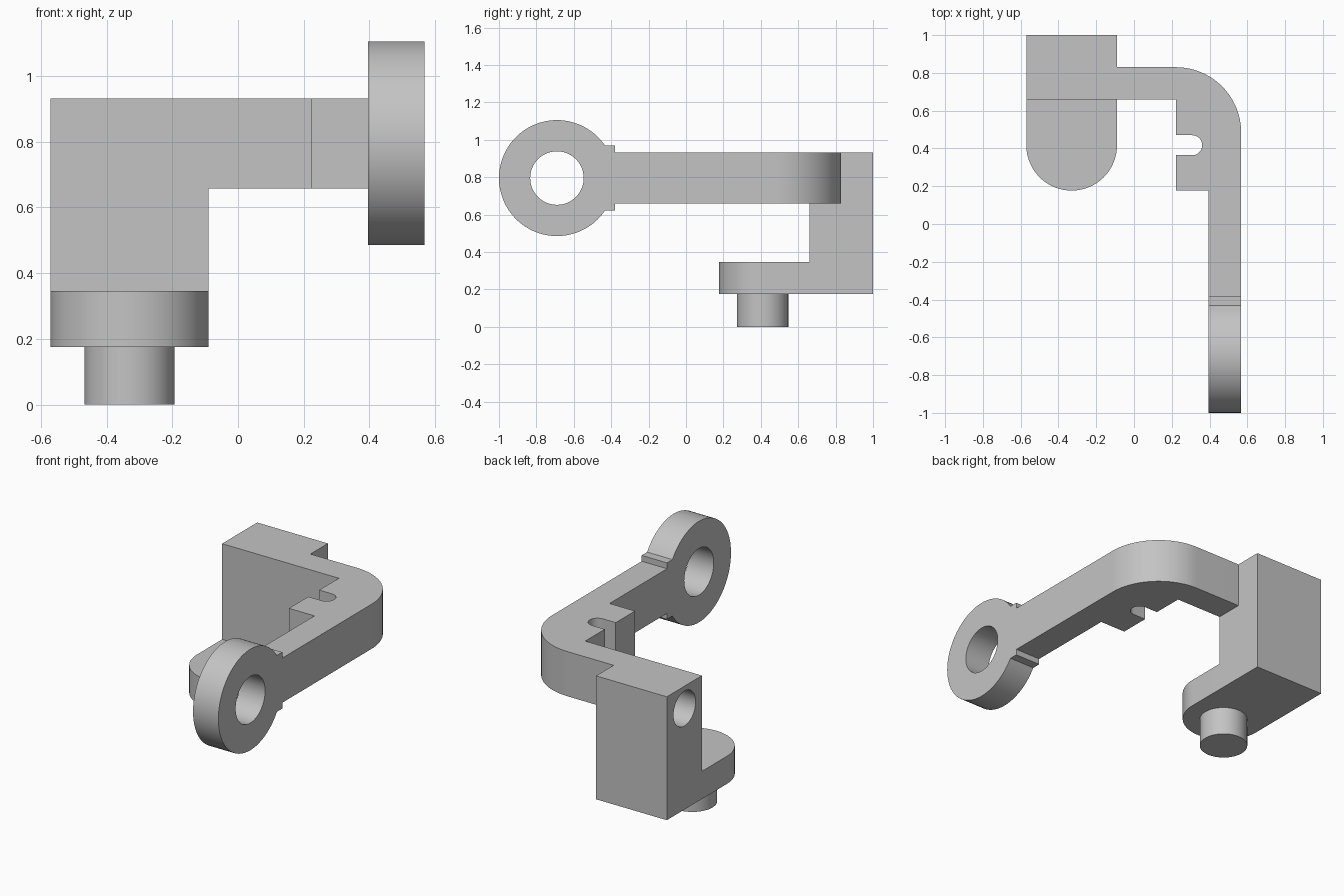
import bpy, bmesh
from math import sin, cos, pi, radians, atan2
from mathutils import Vector

cube = bpy.data.objects.get("Cube")
if cube:
    bpy.data.objects.remove(cube, do_unlink=True)

grey = bpy.data.materials.new("plain grey")
grey.use_nodes = True
colour = (0.55, 0.55, 0.55, 1)
grey.diffuse_color = colour
grey.node_tree.nodes["Principled BSDF"].inputs["Base Color"].default_value = colour


def arc(cx, cy, r, start, end, steps=32):
    """Points along an arc, angles in radians."""
    angles = [start + (end - start) * i / steps for i in range(steps + 1)]
    return [(cx + r * cos(a), cy + r * sin(a)) for a in angles]


def extrude(name, outline, low, high, axis="z"):
    """Solid from an outline: (x, y) along z, or (y, z) along x."""
    bm = bmesh.new()
    place = (lambda p: (p[0], p[1], low)) if axis == "z" else (lambda p: (low, p[0], p[1]))
    face = bm.faces.new([bm.verts.new(place(p)) for p in outline])
    new = bmesh.ops.extrude_face_region(bm, geom=[face])["geom"]
    step = Vector((0, 0, high - low)) if axis == "z" else Vector((high - low, 0, 0))
    bmesh.ops.translate(bm, vec=step, verts=[g for g in new if isinstance(g, bmesh.types.BMVert)])
    bmesh.ops.recalc_face_normals(bm, faces=bm.faces)
    mesh = bpy.data.meshes.new(name)
    bm.to_mesh(mesh)
    bm.free()
    mesh.materials.append(grey)
    obj = bpy.data.objects.new(name, mesh)
    bpy.context.collection.objects.link(obj)
    return obj


def disc(name, centre, r, low, high, axis="z"):
    return extrude(name, arc(*centre, r, 0, 2 * pi, 64)[:-1], low, high, axis)


def cut(obj, cutter):
    mod = obj.modifiers.new("hole", "BOOLEAN")
    mod.operation = "DIFFERENCE"
    mod.solver = "EXACT"
    mod.object = cutter
    cutter.hide_render = True
    cutter.hide_set(True)


# Shared sizes
left, right = -0.57, -0.09        # mounting block
arm_in, arm_out = 0.395, 0.567    # long arm thickness
arm_low, arm_top = 0.658, 0.932
mid_z = (arm_low + arm_top) / 2
arm_end = -0.38
block_front = 0.66
foot_low, foot_top = 0.175, 0.345

# Mounting block with a blind hole in its side
block = extrude("mounting_block", [(left, block_front), (right, block_front), (right, 1), (left, 1)],
                foot_low, arm_top)
cut(block, disc("block_hole_cutter", (0.828, mid_z), 0.107, left - 0.1, left + 0.3, "x"))

# Rounded foot and pin below it
half = (right - left) / 2
foot_x = (left + right) / 2
foot = extrude("rounded_foot", [(right, block_front), (left, block_front)]
               + arc(foot_x, 0.177 + half, half, pi, 2 * pi, 48), foot_low, foot_top)
pin = disc("pin", (foot_x, 0.41), 0.137, 0, foot_low)

# Bent arm with a slotted lug inside the bend
bend_x = 0.222
bend_r = arm_out - bend_x
slot_y, slot_r = 0.417, 0.053
outline = [(arm_in, arm_end), (arm_out, arm_end)]
outline += arc(bend_x, 0.83 - bend_r, bend_r, 0, pi / 2)
outline += [(right, 0.83), (right, block_front), (bend_x, block_front), (bend_x, slot_y + slot_r)]
outline += arc(0.308, slot_y, slot_r, pi / 2, -pi / 2, 20)
outline += [(bend_x, slot_y - slot_r), (bend_x, 0.177), (arm_in, 0.177)]
arm = extrude("bent_arm", outline, arm_low, arm_top)

# Ring at the arm end, with its stepped collar
ring_y, ring_r, collar = -0.69, 0.31, 0.173
turn = atan2(collar, (ring_r ** 2 - collar ** 2) ** 0.5)
ring_outline = arc(ring_y, mid_z, ring_r, turn, 2 * pi - turn, 72)
ring_outline += [(arm_end, mid_z - collar), (arm_end, mid_z + collar)]
ring = extrude("ring", ring_outline, arm_in, arm_out, "x")
cut(ring, disc("ring_hole_cutter", (ring_y, mid_z), 0.143, arm_in - 0.1, arm_out + 0.1, "x"))

# Apply the holes, then shade curved walls smooth
for obj in (block, foot, pin, arm, ring):
    bpy.ops.object.select_all(action="DESELECT")
    obj.select_set(True)
    bpy.context.view_layer.objects.active = obj
    for mod in list(obj.modifiers):
        cutter = mod.object
        bpy.ops.object.modifier_apply(modifier=mod.name)
        bpy.data.objects.remove(cutter, do_unlink=True)
    bpy.ops.object.shade_smooth_by_angle(angle=radians(30))
